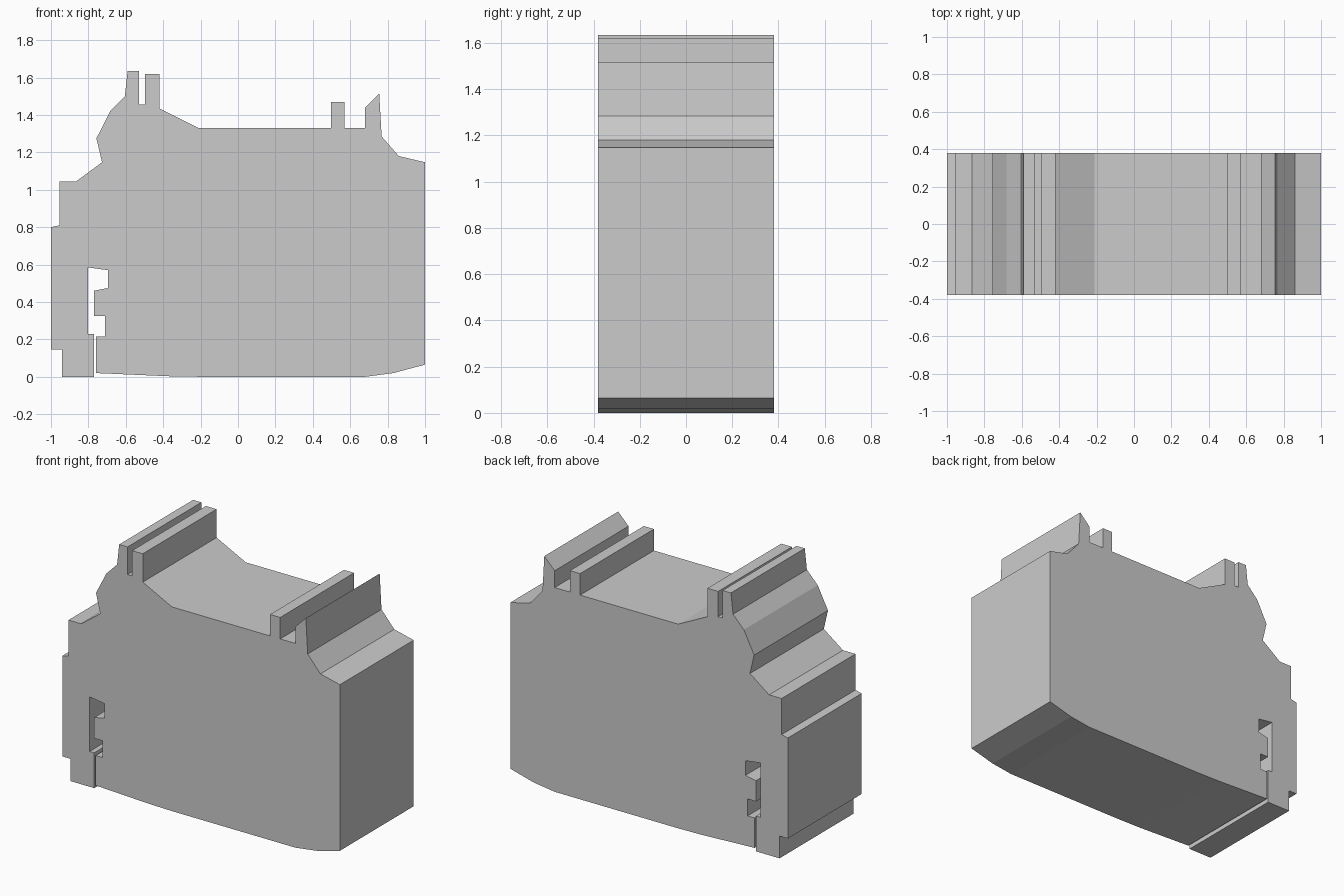
import bpy, bmesh

if "Cube" in bpy.data.objects:
    bpy.data.objects.remove(bpy.data.objects["Cube"])

HALF_DEPTH = 0.38

# Side profile (x, z), counter-clockwise, grouped by feature
foot_clip = [(-1, .145), (-.94, .145), (-.94, 0), (-.77, 0), (-.77, .23), (-.803, .23)]
rail_slot = [(-.803, .585), (-.695, .57), (-.695, .475), (-.77, .46), (-.77, .325),
             (-.71, .325), (-.71, .215), (-.76, .215), (-.76, .02)]
underside = [(-.37, .003), (-.2, 0), (.68, 0), (.83, .02), (1, .065)]
right_shoulder = [(1, 1.147), (.86, 1.18), (.768, 1.285), (.755, 1.515), (.68, 1.44), (.68, 1.33)]
right_rib = [(.57, 1.33), (.57, 1.47), (.497, 1.47), (.497, 1.33)]
left_ribs = [(-.21, 1.33), (-.42, 1.435), (-.42, 1.62), (-.497, 1.62), (-.497, 1.455),
             (-.53, 1.455), (-.53, 1.635), (-.59, 1.635)]
left_shoulder = [(-.605, 1.5), (-.683, 1.42), (-.757, 1.275), (-.727, 1.147), (-.865, 1.045),
                 (-.955, 1.045), (-.955, .81), (-1, .8)]


def extrude_profile(name, points, half_depth):
    bm = bmesh.new()
    face = bm.faces.new([bm.verts.new((x, -half_depth, z)) for x, z in points])
    result = bmesh.ops.extrude_face_region(bm, geom=[face], use_keep_orig=True)
    moved = [v for v in result["geom"] if isinstance(v, bmesh.types.BMVert)]
    bmesh.ops.translate(bm, vec=(0, 2 * half_depth, 0), verts=moved)
    bmesh.ops.recalc_face_normals(bm, faces=bm.faces)
    mesh = bpy.data.meshes.new(name)
    bm.to_mesh(mesh)
    bm.free()
    obj = bpy.data.objects.new(name, mesh)
    bpy.context.collection.objects.link(obj)
    return obj


# One solid housing with the slot, clip and ribs in its profile
extrude_profile("terminal_housing",
                foot_clip + rail_slot + underside + right_shoulder
                + right_rib + left_ribs + left_shoulder, HALF_DEPTH)
